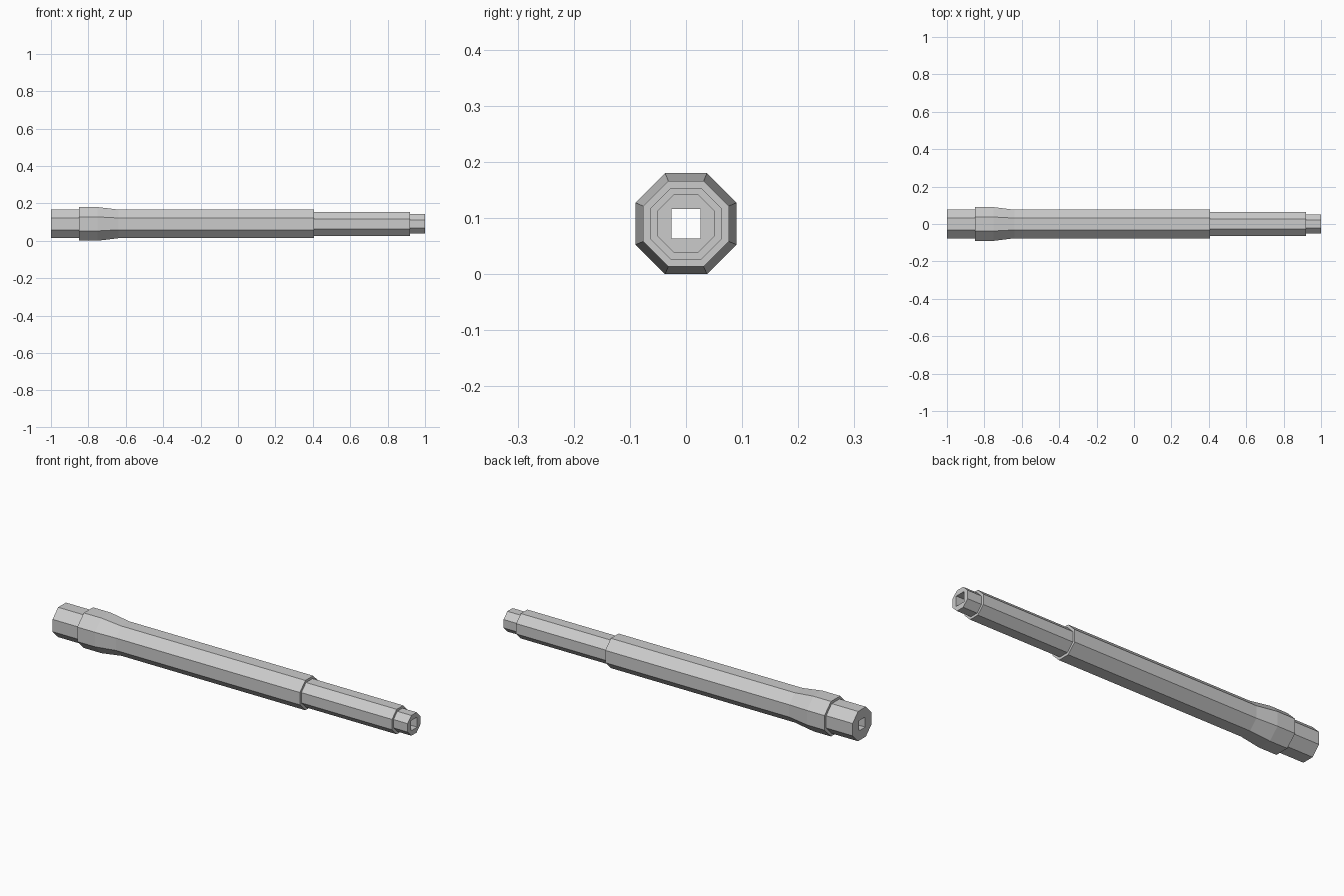
import bpy, bmesh, math

if "Cube" in bpy.data.objects:
    bpy.data.objects.remove(bpy.data.objects["Cube"])

CZ = 0.09      # axis height
BORE = 0.026   # half width of the square bore

# outer profile: (x, distance from axis to flat)
profile = [(-1.0, 0.0765), (-0.85, 0.0765), (-0.85, 0.09), (-0.75, 0.09),
           (-0.64, 0.0765), (0.405, 0.0765), (0.405, 0.064),
           (0.92, 0.064), (0.92, 0.052), (1.0, 0.052)]

bm = bmesh.new()


def octagon(x, apothem):
    r = apothem / math.cos(math.pi / 8)
    angles = [math.radians(22.5 + 45 * i) for i in range(8)]
    return [bm.verts.new((x, r * math.cos(a), CZ + r * math.sin(a))) for a in angles]


def square(x):
    corners = ((1, 1), (-1, 1), (-1, -1), (1, -1))
    return [bm.verts.new((x, sy * BORE, CZ + sz * BORE)) for sy, sz in corners]


def bridge(a, b):
    n = len(a)
    for i in range(n):
        j = (i + 1) % n
        bm.faces.new((a[i], a[j], b[j], b[i]))


def end_face(outer, inner):
    # each bore corner meets a slanted side, each bore edge meets a flat side
    for k in range(4):
        a, b, c = (outer[(2 * k + i) % 8] for i in range(3))
        bm.faces.new((a, b, inner[k]))
        bm.faces.new((b, c, inner[(k + 1) % 4], inner[k]))


# stepped octagonal outside
rings = [octagon(x, a) for x, a in profile]
for a, b in zip(rings, rings[1:]):
    bridge(a, b)

# square through-bore and end faces
bore_back, bore_front = square(-1.0), square(1.0)
bridge(bore_back, bore_front)
end_face(rings[0], bore_back)
end_face(rings[-1], bore_front)

bmesh.ops.recalc_face_normals(bm, faces=bm.faces)
mesh = bpy.data.meshes.new("stepped_barrel")
bm.to_mesh(mesh)
bm.free()
bpy.context.collection.objects.link(bpy.data.objects.new("stepped_barrel", mesh))
